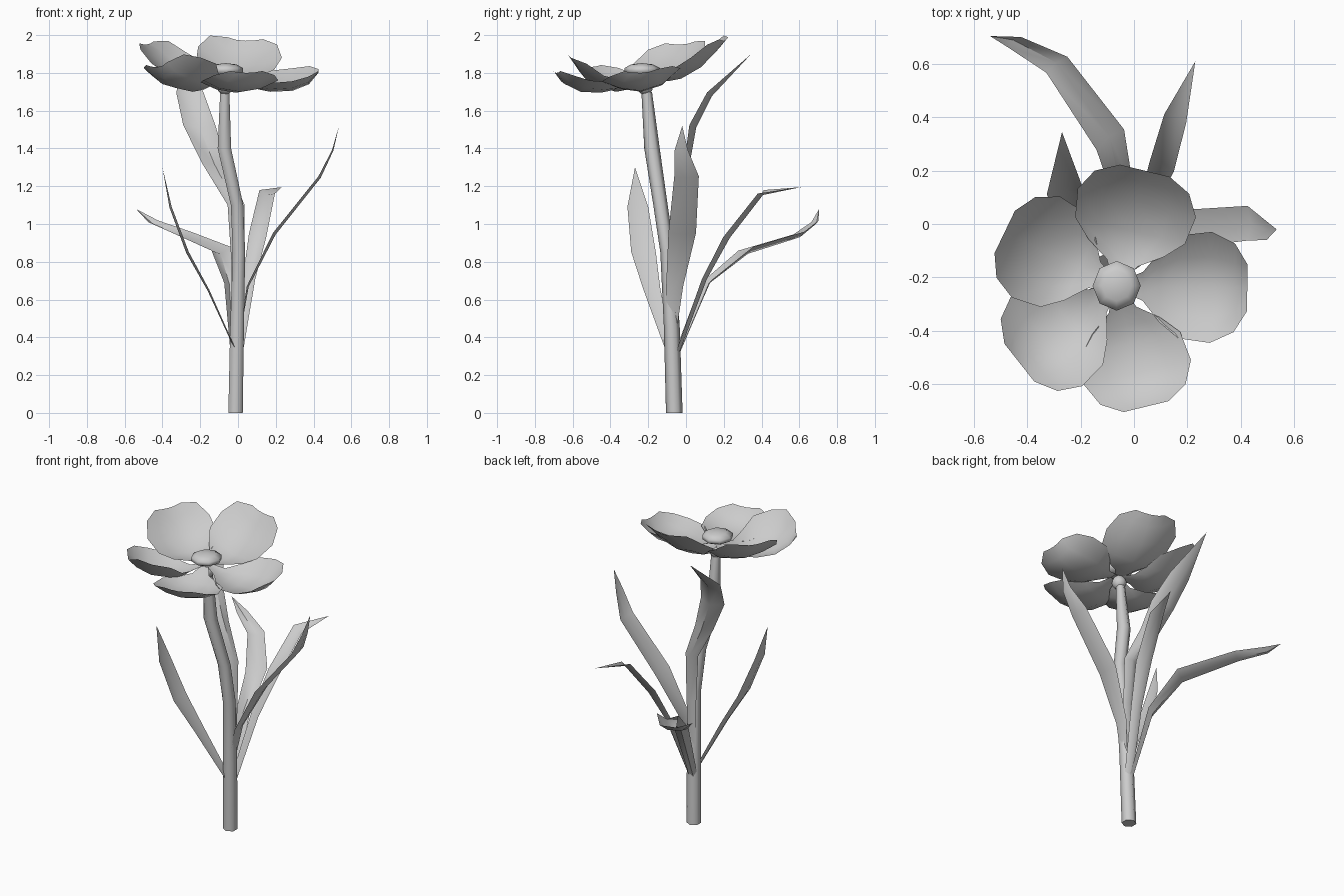
import bpy, bmesh, math
from mathutils import Vector

if "Cube" in bpy.data.objects:
    bpy.data.objects.remove(bpy.data.objects["Cube"])


def make(name, verts, faces, angle=40):
    me = bpy.data.meshes.new(name)
    me.from_pydata([tuple(v) for v in verts], [], faces)
    bm = bmesh.new()
    bm.from_mesh(me)
    bmesh.ops.remove_doubles(bm, verts=bm.verts, dist=0.0005)
    bmesh.ops.recalc_face_normals(bm, faces=bm.faces)
    bm.to_mesh(me)
    bm.free()
    ob = bpy.data.objects.new(name, me)
    bpy.context.collection.objects.link(ob)
    bpy.ops.object.select_all(action='DESELECT')
    ob.select_set(True)
    bpy.context.view_layer.objects.active = ob
    bpy.ops.object.shade_smooth_by_angle(angle=math.radians(angle))
    return ob


def grid_faces(rows, cols):
    return [(r * cols + c, r * cols + c + 1, (r + 1) * cols + c + 1, (r + 1) * cols + c)
            for r in range(rows - 1) for c in range(cols - 1)]


# Stem: six-sided tube along a bent path (x, y, z, radius)
def stem(path, sides=6):
    verts, faces = [], []
    for x, y, z, r in path:
        for i in range(sides):
            a = math.tau * (i + 0.5) / sides
            verts.append((x + r * math.cos(a), y + r * math.sin(a), z))
    for k in range(len(path) - 1):
        for i in range(sides):
            j = (i + 1) % sides
            faces.append((k * sides + i, k * sides + j, (k + 1) * sides + j, (k + 1) * sides + i))
    n = len(verts)
    faces += [tuple(range(sides))[::-1], tuple(range(n - sides, n))]
    make("stem", verts, faces, 70)


# Leaf: creased blade swept along a path (x, y, z, half width)
def leaf(name, side, path, crease):
    side = Vector(side).normalized()
    pts = [Vector(p[:3]) for p in path]
    verts = []
    for i, p in enumerate(pts):
        t = (pts[min(i + 1, len(pts) - 1)] - pts[max(i - 1, 0)]).normalized()
        w = path[i][3]
        n = side.cross(t).normalized() * w * crease
        verts += [p - side * w - n * 0.5, p + n, p + side * w - n * 0.5]
    make(name, verts, grid_faces(len(pts), 3), 50)


# Petal: cupped blade with a narrow claw, from the flower centre to the tip
CENTRE = Vector((-0.065, -0.232, 0))
ROWS = [(0.06, 0.12), (0.2, 0.26), (0.33, 0.64), (0.48, 0.93), (0.72, 1.0), (0.9, 0.8), (1.0, 0.42)]


def petal(name, tip, half, spine, left, right):
    d = Vector((tip[0], tip[1], 0)) - CENTRE
    s = Vector((-d.y, d.x, 0)).normalized()
    verts = []
    for (u, w), z in zip(ROWS, spine):
        for v in (-1, -0.55, 0, 0.55, 1):
            lift = (left if v > 0 else right) * v * v * w * min(1, u / 0.45)
            if u == 1.0:
                lift *= 0.4
            p = CENTRE + d * u + s * (v * w * half)
            verts.append((p.x, p.y, z + lift))
    make(name, verts, grid_faces(len(ROWS), 5), 50)


def ball(name, loc, scale, seg, rings):
    bpy.ops.mesh.primitive_uv_sphere_add(segments=seg, ring_count=rings, radius=1, location=loc)
    ob = bpy.context.object
    ob.name = name
    ob.scale = scale
    bpy.ops.object.transform_apply(location=False, rotation=False, scale=True)
    bpy.ops.object.shade_smooth_by_angle(angle=math.radians(70))


stem([(-0.013, -0.062, 0.0, 0.044), (-0.005, -0.075, 0.45, 0.042), (0.005, -0.098, 0.85, 0.038),
      (-0.005, -0.135, 1.1, 0.038), (-0.072, -0.18, 1.4, 0.041), (-0.07, -0.208, 1.7, 0.028)])

leaf("back_left_leaf", (-0.8, -0.6, -0.15),
     [(-0.02, -0.05, 0.3, 0.025), (-0.04, 0.11, 0.69, 0.045), (-0.09, 0.32, 0.86, 0.065),
      (-0.29, 0.6, 0.945, 0.05), (-0.45, 0.685, 1.01, 0.032), (-0.54, 0.705, 1.08, 0)], 0.3)
leaf("back_right_leaf", (-0.9, 0.35, 0.2),
     [(0.0, -0.05, 0.3, 0.025), (0.06, 0.1, 0.71, 0.035), (0.105, 0.22, 0.935, 0.05),
      (0.155, 0.4, 1.165, 0.045), (0.23, 0.61, 1.195, 0)], 0.3)
leaf("right_leaf", (0, 1, 0),
     [(0.005, -0.08, 0.4, 0.025), (0.05, -0.06, 0.67, 0.045), (0.19, -0.02, 0.95, 0.073),
      (0.43, 0.003, 1.25, 0.065), (0.5, -0.025, 1.39, 0.035), (0.535, -0.02, 1.52, 0)], 0.15)
leaf("left_leaf", (0, -1, 0),
     [(-0.02, -0.09, 0.35, 0.025), (-0.155, -0.18, 0.65, 0.045), (-0.265, -0.225, 0.85, 0.065),
      (-0.355, -0.255, 1.09, 0.055), (-0.4, -0.27, 1.3, 0)], 0.15)
leaf("tall_back_leaf", (-1, 0, 0),
     [(-0.01, -0.05, 0.35, 0.025), (0.0, -0.05, 0.8, 0.035), (-0.01, -0.04, 1.1, 0.045),
      (-0.125, 0.0, 1.32, 0.065), (-0.205, 0.03, 1.52, 0.085), (-0.255, 0.12, 1.69, 0.072),
      (-0.27, 0.345, 1.9, 0)], 0.3)

petal("back_petal", (0.04, 0.2), 0.228, (1.77, 1.76, 1.757, 1.77, 1.83, 1.91, 1.97), 0.11, 0.05)
petal("right_petal", (0.425, -0.24), 0.208, (1.77, 1.74, 1.715, 1.70, 1.705, 1.74, 1.80), 0.12, 0.05)
petal("front_petal", (0.045, -0.685), 0.205, (1.77, 1.74, 1.71, 1.695, 1.70, 1.74, 1.80), 0.06, 0.06)
petal("front_left_petal", (-0.43, -0.52), 0.215, (1.77, 1.74, 1.71, 1.70, 1.72, 1.77, 1.83), 0.16, 0.07)
petal("left_petal", (-0.485, -0.03), 0.21, (1.77, 1.765, 1.755, 1.76, 1.81, 1.89, 1.95), 0.04, 0.10)

ball("flower_centre", (-0.065, -0.232, 1.815), (0.095, 0.098, 0.037), 8, 5)
ball("flower_base", (-0.068, -0.218, 1.73), (0.045, 0.045, 0.045), 8, 6)
